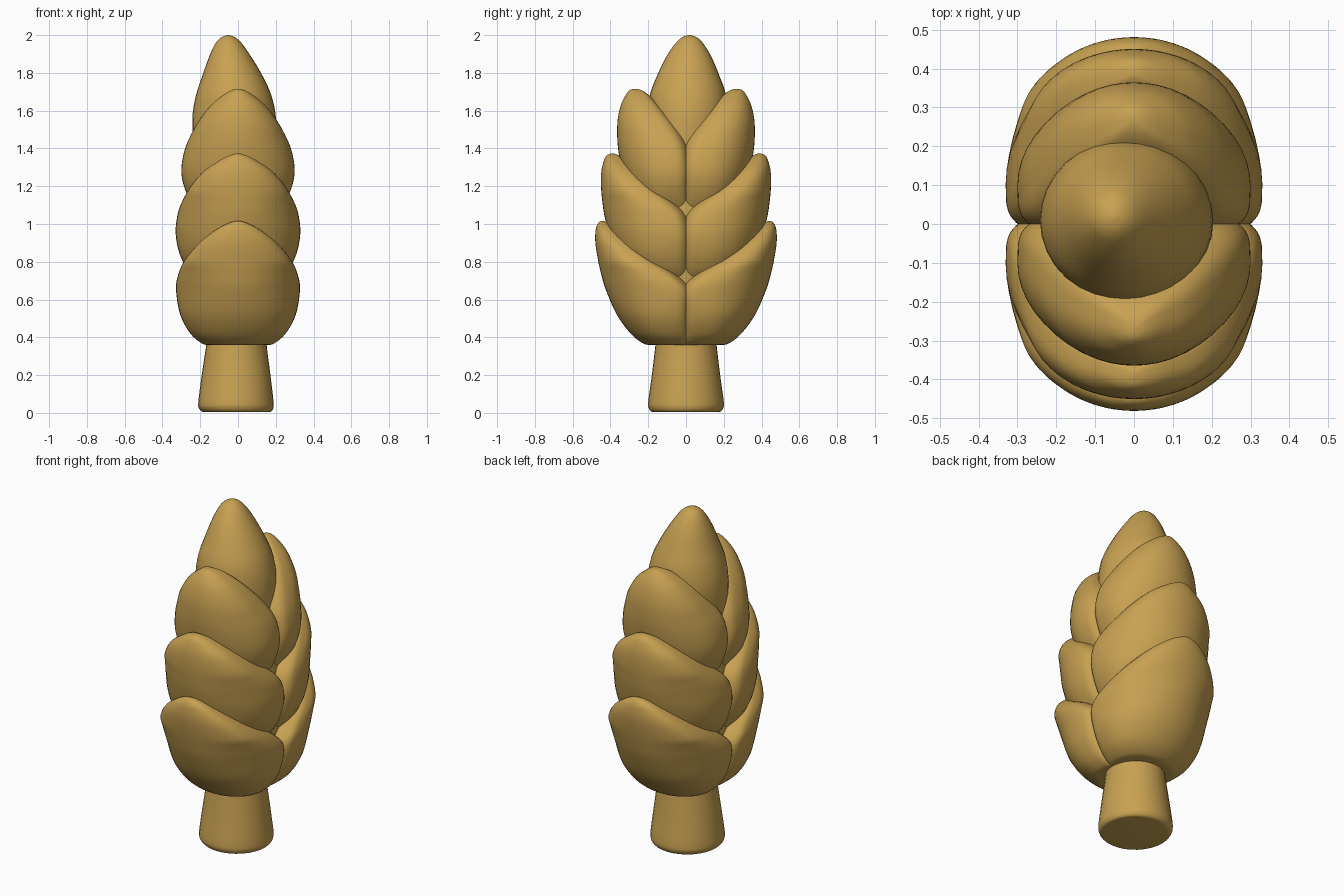
import bpy, bmesh, math

gold = bpy.data.materials.new("wheat_gold")
gold.diffuse_color = (0.58, 0.36, 0.085, 1.0)


def smooth_rows(rows, steps):
    """Interpolate profile rows with a Catmull-Rom curve."""
    out = []
    n = len(rows)
    for i in range(n - 1):
        p0, p1 = rows[max(i - 1, 0)], rows[i]
        p2, p3 = rows[i + 1], rows[min(i + 2, n - 1)]
        for s in range(steps):
            t = s / steps
            out.append([0.5 * (2 * b + (c - a) * t + (2 * a - 5 * b + 4 * c - d) * t ** 2
                               + (3 * b - a - 3 * c + d) * t ** 3)
                        for a, b, c, d in zip(p0, p1, p2, p3)])
    out.append(list(rows[-1]))
    return out


def loft(name, rings, angle=45):
    """Skin a stack of closed rings and cap both ends."""
    bm = bmesh.new()
    loops = [[bm.verts.new(p) for p in ring] for ring in rings]
    n = len(loops[0])
    for a, b in zip(loops, loops[1:]):
        for i in range(n):
            j = (i + 1) % n
            bm.faces.new((a[i], a[j], b[j], b[i]))
    bm.faces.new(loops[0])
    bm.faces.new(loops[-1])
    bmesh.ops.recalc_face_normals(bm, faces=bm.faces[:])
    mesh = bpy.data.meshes.new(name)
    bm.to_mesh(mesh)
    bm.free()
    mesh.materials.append(gold)
    obj = bpy.data.objects.new(name, mesh)
    bpy.context.collection.objects.link(obj)
    bpy.ops.object.select_all(action='DESELECT')
    obj.select_set(True)
    bpy.context.view_layer.objects.active = obj
    bpy.ops.object.shade_smooth_by_angle(angle=math.radians(angle))
    return obj


def round_part(name, rows, sides=32, steps=4):
    """Rows are z, centre x, centre y, x radius, y radius."""
    rings = []
    for z, cx, cy, rx, ry in smooth_rows(rows, steps):
        rings.append([(cx + rx * math.cos(math.tau * k / sides),
                       cy + ry * math.sin(math.tau * k / sides), z) for k in range(sides)])
    return loft(name, rings)


def husk(name, rows, side, sides=48):
    """Rows are z, half width, inner y, outer y; rounded outside, flatter inside."""
    rings = []
    for z, w, y_in, y_out in smooth_rows(rows, 5):
        back = min(0.13, 0.4 * (y_out - y_in))
        mid = y_in + back
        ring = []
        for k in range(sides):
            a = math.tau * k / sides
            c, s = math.cos(a), math.sin(a)
            if s >= 0:
                x, y = w * c, mid + (y_out - mid) * s
            else:
                x = w * math.copysign(abs(c) ** 0.5, c)
                y = mid - back * abs(s) ** 0.5
            ring.append((x, side * y, z))
        rings.append(ring)
    return loft(name, rings, 60)


# Stem with a rounded foot
round_part("stem", [
    (0.005, -0.008, 0, 0.170, 0.170), (0.008, -0.008, 0, 0.184, 0.184),
    (0.025, -0.010, 0, 0.197, 0.197), (0.06, -0.011, 0, 0.199, 0.200),
    (0.20, -0.010, 0, 0.182, 0.181), (0.36, -0.008, 0, 0.160, 0.162),
    (0.45, 0, 0, 0.155, 0.155)])

# Inner core behind the husks
round_part("core", [
    (0.40, 0, 0, 0.16, 0.16), (0.60, 0, 0, 0.23, 0.18),
    (0.90, 0, 0, 0.25, 0.18), (1.15, 0, 0, 0.23, 0.17), (1.30, 0, 0, 0.20, 0.15)])

# Kernel at the tip
round_part("top_kernel", [
    (1.15, -0.01, 0, 0.19, 0.16), (1.35, -0.015, 0, 0.215, 0.19),
    (1.55, -0.020, 0.01, 0.222, 0.208), (1.68, -0.023, 0.01, 0.200, 0.202),
    (1.79, -0.030, 0.012, 0.157, 0.163), (1.89, -0.042, 0.015, 0.109, 0.117),
    (1.96, -0.050, 0.018, 0.067, 0.070), (1.99, -0.052, 0.018, 0.034, 0.036),
    (2.00, -0.052, 0.018, 0.004, 0.004)])

# Three tiers of overlapping husks, mirrored front and back
tiers = {
    "lower": [
        (0.360, 0.15, -0.03, 0.18), (0.367, 0.19, -0.03, 0.225),
        (0.42, 0.252, -0.03, 0.293), (0.52, 0.306, -0.03, 0.366),
        (0.65, 0.328, -0.03, 0.424), (0.73, 0.317, 0.04, 0.448),
        (0.81, 0.281, 0.16, 0.466), (0.90, 0.205, 0.29, 0.480),
        (0.97, 0.115, 0.38, 0.478), (1.005, 0.048, 0.415, 0.465),
        (1.016, 0.01, 0.435, 0.45)],
    "middle": [
        (0.70, 0.22, -0.03, 0.25), (0.76, 0.27, -0.03, 0.31),
        (0.85, 0.312, -0.03, 0.37), (0.95, 0.330, -0.03, 0.408),
        (1.04, 0.322, -0.01, 0.431), (1.11, 0.300, 0.05, 0.442),
        (1.20, 0.250, 0.17, 0.450), (1.28, 0.180, 0.27, 0.448),
        (1.34, 0.092, 0.33, 0.433), (1.365, 0.04, 0.36, 0.417),
        (1.373, 0.01, 0.38, 0.395)],
    "upper": [
        (1.02, 0.18, -0.03, 0.20), (1.10, 0.240, -0.03, 0.26),
        (1.19, 0.283, -0.03, 0.31), (1.28, 0.300, -0.03, 0.338),
        (1.38, 0.286, -0.02, 0.357), (1.46, 0.255, 0.01, 0.364),
        (1.55, 0.205, 0.075, 0.362), (1.63, 0.143, 0.145, 0.345),
        (1.685, 0.076, 0.20, 0.318), (1.708, 0.035, 0.235, 0.298),
        (1.715, 0.01, 0.26, 0.28)],
}
for tier, rows in tiers.items():
    husk(tier + "_front_husk", rows, -1)
    husk(tier + "_back_husk", rows, 1)
